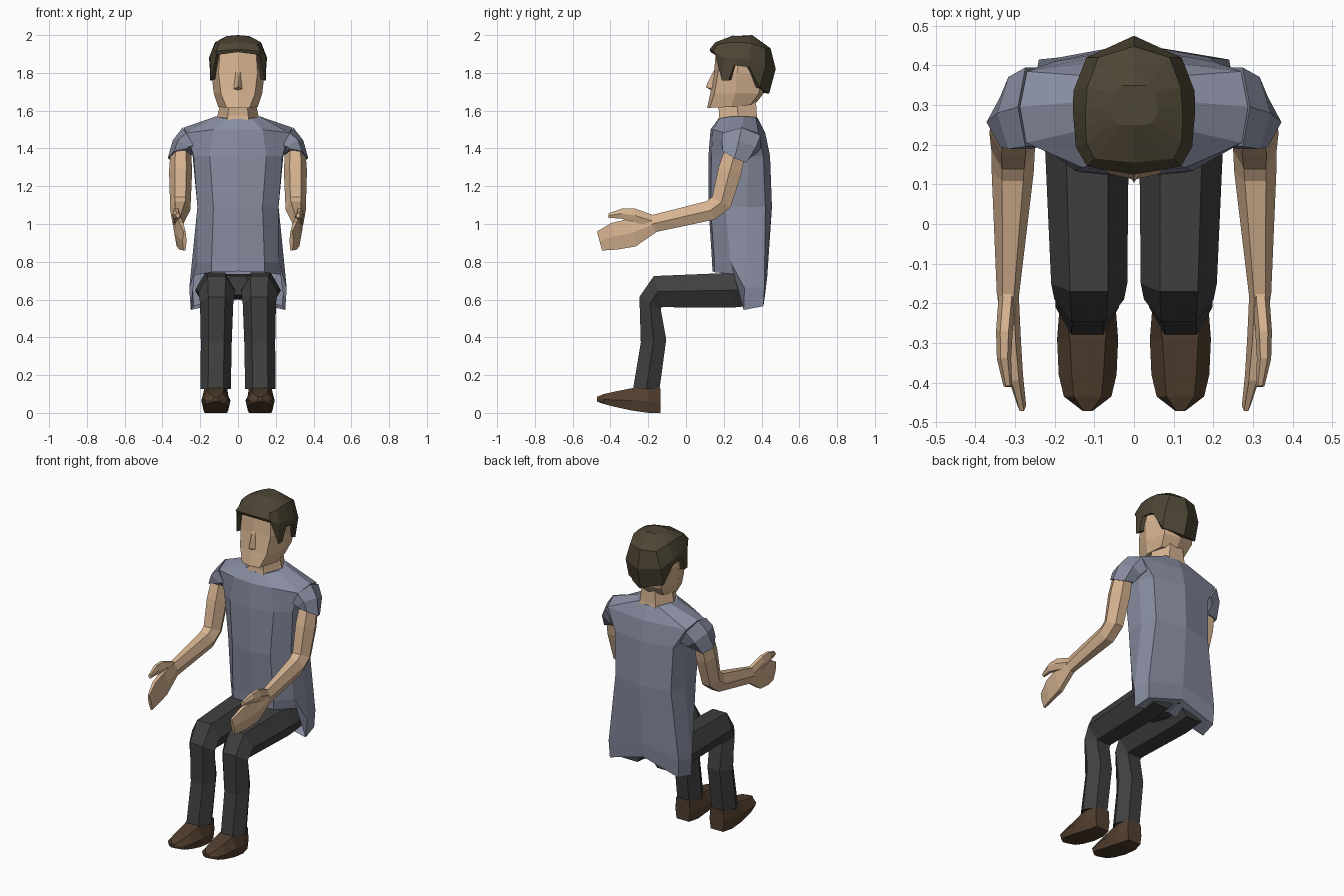
import bpy, bmesh
from math import radians, sin, cos, pi


def material(name, rgb):
    m = bpy.data.materials.new(name)
    m.diffuse_color = (*rgb, 1)
    return m


SKIN = material("skin", (0.67, 0.45, 0.28))
SHIRT = material("shirt cloth", (0.25, 0.27, 0.36))
TROUSER = material("trouser cloth", (0.05, 0.05, 0.052))
LEATHER = material("shoe leather", (0.085, 0.05, 0.028))
HAIR = material("hair", (0.075, 0.06, 0.035))


def finish(name, bm, mat, mirror=False):
    bmesh.ops.recalc_face_normals(bm, faces=bm.faces)
    me = bpy.data.meshes.new(name)
    bm.to_mesh(me)
    bm.free()
    me.materials.append(mat)
    ob = bpy.data.objects.new(name, me)
    bpy.context.collection.objects.link(ob)
    if mirror:
        ob.modifiers.new("mirror", 'MIRROR').use_mirror_merge = False
    return ob


def loft(name, rings, mat, start=True, end=True, mirror=False):
    """Skin a list of equal-length rings; start/end close the ends."""
    bm = bmesh.new()
    rows = [[bm.verts.new(p) for p in r] for r in rings]
    n = len(rows[0])
    for a, b in zip(rows, rows[1:]):
        for i in range(n):
            j = (i + 1) % n
            bm.faces.new((a[i], a[j], b[j], b[i]))
    if start:
        bm.faces.new(rows[0])
    if end:
        bm.faces.new(rows[-1])
    return finish(name, bm, mat, mirror)


def ring(x, y, z, rx, ry, tilt, slope=0, n=6):
    """Hexagonal section spanned by x and a y axis tilted about x; slope lifts its outer side."""
    t = radians(tilt)
    k = ry / sin(pi / 3)
    return [(x + rx * cos(a), y + k * sin(a) * cos(t), z + k * sin(a) * sin(t) + slope * rx * cos(a))
            for a in (2 * pi * i / n for i in range(n))]


def sym(*half):
    """Complete a half section (front centre to back centre) across x = 0."""
    return list(half) + [(-x, y, z) for x, y, z in half[-2:0:-1]]


def limb(name, rows, mat, start=True, end=True, mirror=True):
    return loft(name, [ring(*r) for r in rows], mat, start, end, mirror)


# shirt body, open at the front of the hem
side, corner, back = (.25, .305, .545), (.235, .41, .565), (0, .42, .635)
loft("shirt", [
    sym((0, .14, .75), (.14, .15, .745), (.23, .285, .73), side, corner, back),
    sym((0, .138, .80), (.14, .15, .80), (.215, .235, .80), (.258, .31, .66), (.24, .415, .67), (0, .43, .72)),
    sym((0, .12, 1.08), (.13, .13, 1.09), (.215, .21, 1.09), (.215, .32, 1.09), (.19, .42, 1.09), (0, .455, 1.09)),
    sym((0, .118, 1.35), (.15, .135, 1.36), (.235, .20, 1.36), (.24, .33, 1.36), (.2, .41, 1.36), (0, .445, 1.36)),
    sym((0, .13, 1.50), (.13, .142, 1.50), (.272, .205, 1.482), (.288, .295, 1.51), (.27, .385, 1.48), (0, .42, 1.48)),
    sym((0, .17, 1.555), (.07, .18, 1.56), (.115, .24, 1.57), (.115, .31, 1.57), (.07, .37, 1.565), (0, .38, 1.56)),
], SHIRT, start=False)

# shirt tail tucked under the seat
bm = bmesh.new()
bm.faces.new([bm.verts.new(p) for p in (side, corner, back, (0, .305, .60))])
finish("shirt_tail", bm, SHIRT, mirror=True)

# sleeves
limb("sleeve", [(.255, .295, 1.442, .038, .1, -4, 1.8), (.289, .28, 1.408, .056, .093, -12, .65),
                (.304, .257, 1.362, .068, .07, -26, -.2)], SHIRT)

# arms, hands and thumbs
limb("arm", [(.303, .255, 1.365, .056, .057, -24), (.304, .232, 1.28, .061, .063, -20),
             (.305, .187, 1.115, .055, .056, -30), (.306, .13, 1.072, .053, .053, -66),
             (.318, -.18, 1.0, .028, .046, -76)], SKIN)
limb("hand", [(.318, -.17, 1.0, .027, .046, -76), (.312, -.28, .955, .026, .075, -80),
              (.3, -.38, .935, .02, .072, -78), (.283, -.458, .91, .011, .052, -75)], SKIN)
limb("thumb", [(.318, -.16, 1.01, .022, .035, -80), (.327, -.27, 1.045, .021, .037, -88),
               (.328, -.34, 1.055, .018, .027, -95), (.318, -.41, 1.045, .011, .012, -95)], SKIN)

# trousers
limb("trouser_leg", [(.12, .38, .645, .105, .075, -90), (.12, .25, .65, .107, .092, -90),
                     (.113, -.15, .642, .096, .085, -76), (.113, -.19, .58, .088, .066, -31),
                     (.115, -.172, .38, .082, .068, 8), (.118, -.21, .127, .08, .07, 0)], TROUSER)
limb("trouser_seat", [(0, .13, .675, .07, .05, -90), (0, .25, .67, .2, .066, -90),
                      (0, .395, .675, .19, .05, -90)], TROUSER, mirror=False)


# shoes
def shoe_section(y, wb, wt, z0, z1):
    c, zm = .117, z0 + (z1 - z0) * .45
    return [(c - wb * .85, y, z0), (c - wb, y, zm), (c - wt, y, z1),
            (c + wt, y, z1), (c + wb, y, zm), (c + wb * .85, y, z0)]


loft("shoe", [shoe_section(*s) for s in (
    (-.135, .05, .045, 0, .13), (-.2, .07, .058, 0, .14), (-.29, .077, .045, .013, .13),
    (-.38, .073, .04, .033, .112), (-.435, .06, .035, .047, .1), (-.472, .012, .01, .06, .085))],
    LEATHER, mirror=True)

# neck and head
limb("neck", [(0, .275, 1.52, .118, .108, 0), (0, .275, 1.575, .108, .1, 0),
              (0, .27, 1.66, .09, .1, 0)], SKIN, mirror=False)
loft("head", [
    sym((0, .112, 1.615), (.06, .125, 1.615), (.105, .24, 1.62), (.085, .34, 1.63), (0, .37, 1.64)),
    sym((0, .128, 1.69), (.09, .15, 1.69), (.128, .26, 1.69), (.10, .385, 1.69), (0, .41, 1.69)),
    sym((0, .148, 1.80), (.103, .17, 1.80), (.141, .27, 1.80), (.105, .405, 1.80), (0, .44, 1.80)),
    sym((0, .16, 1.93), (.095, .18, 1.92), (.13, .29, 1.92), (.09, .41, 1.92), (0, .43, 1.92)),
], SKIN)

# nose
bm = bmesh.new()
for p in [(0, .104, 1.725), (.028, .145, 1.712), (-.028, .145, 1.712), (0, .14, 1.705),
          (.012, .16, 1.83), (-.012, .16, 1.83), (0, .14, 1.80)]:
    bm.verts.new(p)
bmesh.ops.convex_hull(bm, input=bm.verts)
finish("nose", bm, SKIN)

# hair cap with fringe, sideburns and nape; a lip turns its edge inwards
hem = sym((0, .13, 1.91), (.115, .155, 1.895), (.143, .19, 1.76), (.147, .225, 1.76),
          (.15, .255, 1.84), (.147, .335, 1.83), (.12, .39, 1.72), (0, .44, 1.69))
lip = [(x * .85, .29 + (y - .29) * .75, z + .005) for x, y, z in hem]
loft("hair", [
    lip, hem,
    sym((0, .125, 1.925), (.118, .145, 1.915), (.147, .195, 1.88), (.15, .235, 1.88),
        (.154, .28, 1.88), (.153, .335, 1.87), (.12, .42, 1.83), (0, .475, 1.82)),
    sym((0, .155, 1.962), (.1, .165, 1.95), (.12, .205, 1.957), (.122, .245, 1.962),
        (.122, .29, 1.962), (.118, .345, 1.957), (.09, .42, 1.93), (0, .448, 1.93)),
    sym((0, .25, 1.998), (.03, .25, 1.997), (.045, .255, 1.995), (.055, .27, 1.995),
        (.06, .295, 1.995), (.05, .33, 1.995), (.03, .35, 1.995), (0, .35, 2.0)),
], HAIR, start=False)
